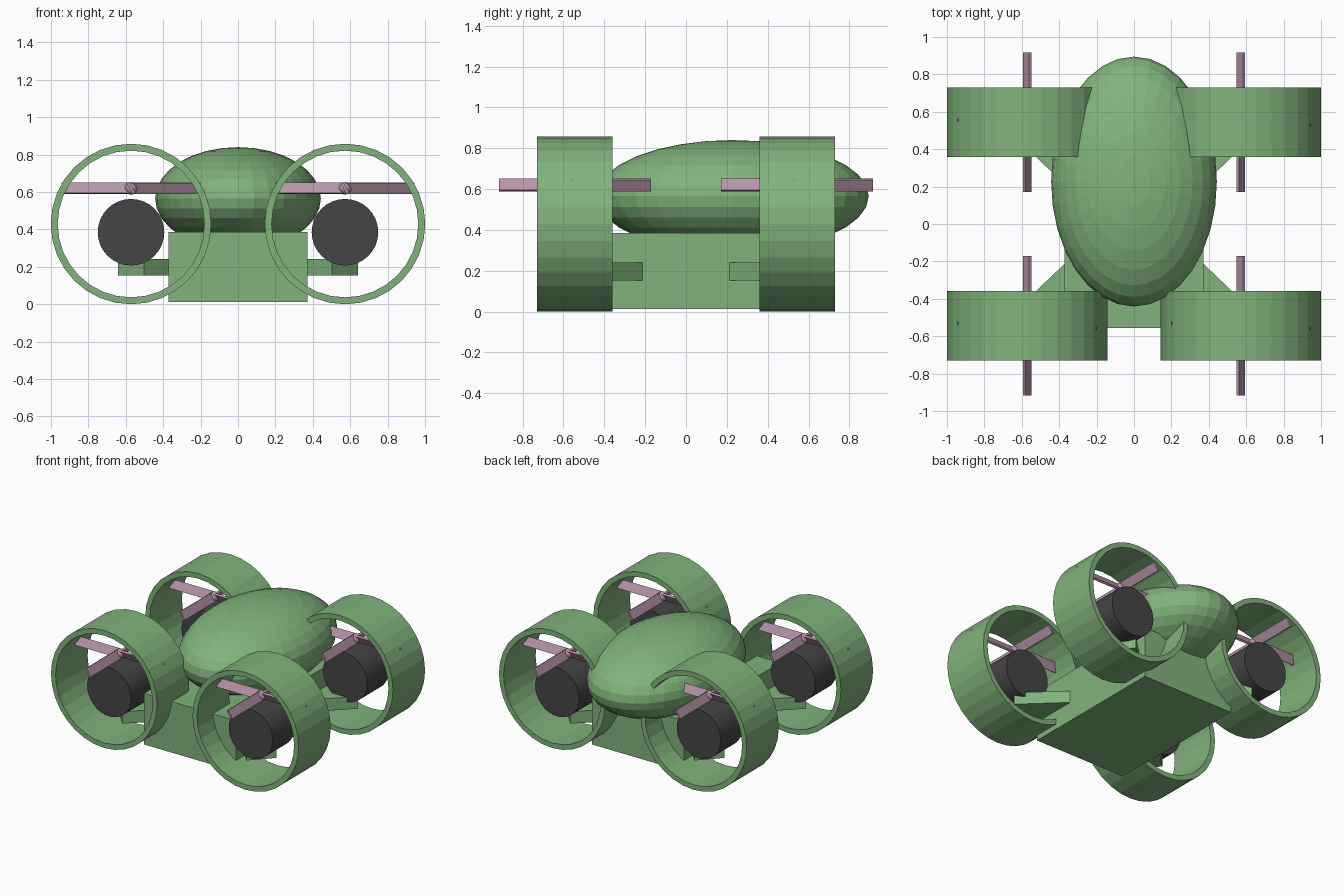
import bpy, bmesh, math
from mathutils import Matrix, Vector

if "Cube" in bpy.data.objects:
    bpy.data.objects.remove(bpy.data.objects["Cube"])


def material(name, rgb):
    m = bpy.data.materials.new(name)
    m.diffuse_color = (*rgb, 1)
    m.use_nodes = True
    m.node_tree.nodes["Principled BSDF"].inputs["Base Color"].default_value = m.diffuse_color
    return m


GREEN = material("green_shell", (0.22, 0.45, 0.20))
PINK = material("pink_blade", (0.48, 0.30, 0.40))
DARK = material("dark_motor", (0.06, 0.06, 0.06))


def finish(name, bm, mat):
    bmesh.ops.recalc_face_normals(bm, faces=bm.faces)
    me = bpy.data.meshes.new(name)
    bm.to_mesh(me)
    bm.free()
    me.materials.append(mat)
    ob = bpy.data.objects.new(name, me)
    bpy.context.collection.objects.link(ob)
    return ob


def move(x, y, z):
    return Matrix.Translation((x, y, z))


def box(bm, size, matrix):
    bmesh.ops.create_cube(bm, size=1, matrix=matrix @ Matrix.Diagonal((*size, 1)))


AXIS_Y = Matrix.Rotation(math.pi / 2, 4, 'X')
RX, RY = 0.572, 0.544      # rotor positions


# Egg-shaped cabin
bm = bmesh.new()
bmesh.ops.create_uvsphere(bm, u_segments=32, v_segments=16, radius=1,
                          matrix=move(0, 0.227, 0.565) @ Matrix.Diagonal((0.443, 0.668, 0.275, 1)))
finish("cabin", bm, GREEN)

# Lower hull box
bm = bmesh.new()
box(bm, (0.744, 1.11, 0.372), move(0, 0, 0.199))
finish("hull_box", bm, GREEN)

# Crossed support bars running under the motors
for i, s in enumerate((1, -1)):
    bm = bmesh.new()
    length = 2 * math.hypot(RX, RY)
    box(bm, (length, 0.203, 0.088),
        move(0, 0, 0.197) @ Matrix.Rotation(s * math.atan2(RY, RX), 4, 'Z'))
    finish(f"support_bar_{i + 1}", bm, GREEN)


def duct(name, x, y):
    # Rectangular profile spun around the y direction
    bm = bmesh.new()
    c = Vector((x, y, 0.429))
    pts = [(0.429, -0.185), (0.429, 0.185), (0.392, 0.185), (0.392, -0.185)]
    vs = [bm.verts.new(c + Vector((0, h, r))) for r, h in pts]
    es = [bm.edges.new((vs[i], vs[(i + 1) % 4])) for i in range(4)]
    bmesh.ops.spin(bm, geom=vs + es, cent=c, axis=(0, 1, 0),
                   angle=2 * math.pi, steps=32, use_merge=True)
    bmesh.ops.remove_doubles(bm, verts=bm.verts, dist=1e-5)
    finish(name, bm, GREEN)


def motor(name, x, y):
    bm = bmesh.new()
    bmesh.ops.create_cone(bm, cap_ends=True, segments=32, radius1=0.178, radius2=0.178,
                          depth=0.25, matrix=move(x, y, 0.385) @ AXIS_Y)
    finish(name, bm, DARK)


def propeller(name, x, y):
    # Small hub with four pitched blades
    bm = bmesh.new()
    centre = move(x, y, 0.62)
    bmesh.ops.create_uvsphere(bm, u_segments=12, v_segments=8, radius=0.034, matrix=centre)
    for k in range(4):
        box(bm, (0.372, 0.015, 0.065),
            centre @ Matrix.Rotation(k * math.pi / 2, 4, 'Z') @ move(0.186, 0, 0)
            @ Matrix.Rotation(math.radians(30), 4, 'X'))
    finish(name, bm, PINK)


# Four rotor units
for fy, end in ((-1, "front"), (1, "rear")):
    for fx, side in ((-1, "left"), (1, "right")):
        x, y = fx * RX, fy * RY
        duct(f"{end}_{side}_duct", x, y)
        motor(f"{end}_{side}_motor", x, y)
        propeller(f"{end}_{side}_propeller", x, y)
